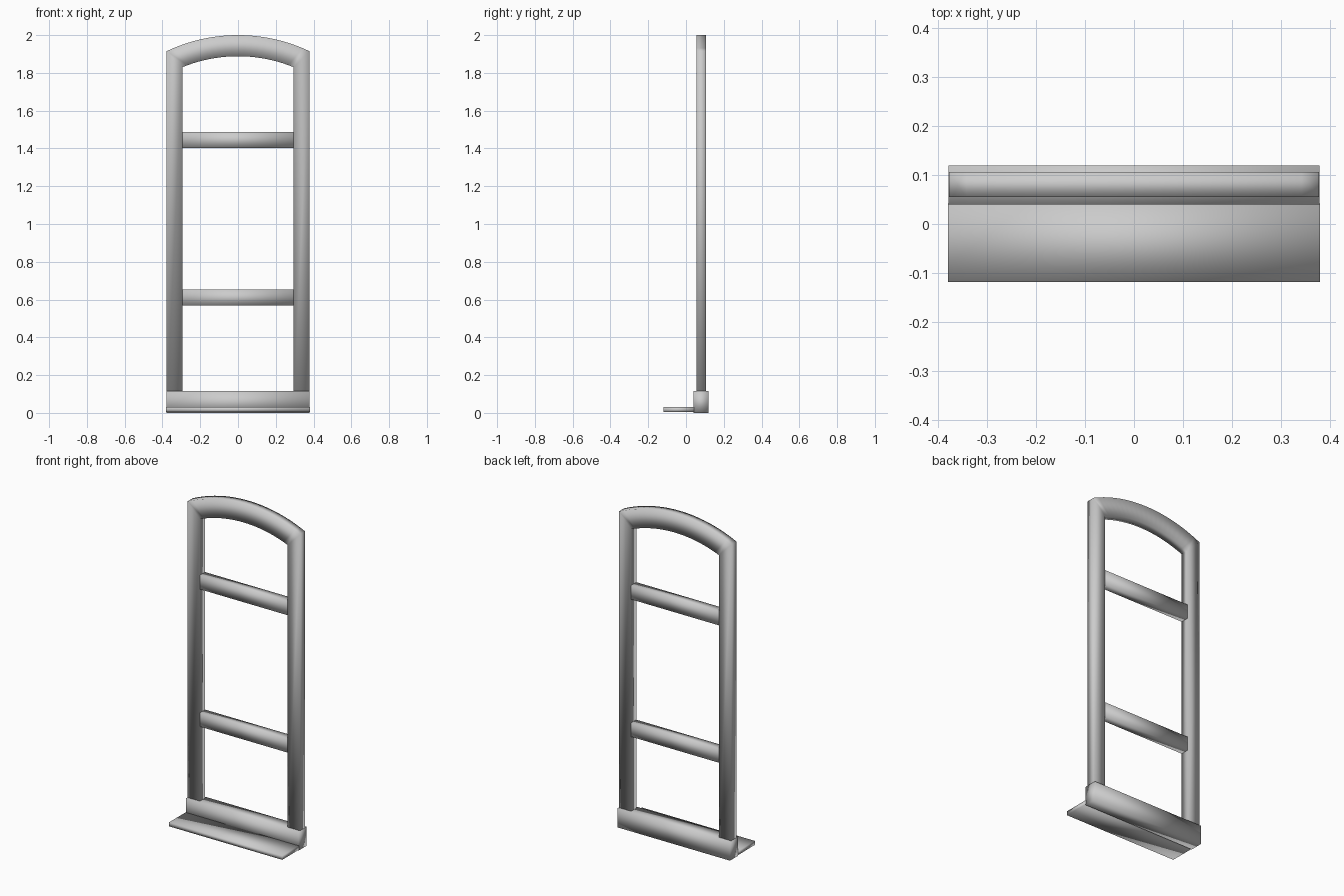
import bpy, bmesh, math

if "Cube" in bpy.data.objects:
    bpy.data.objects.remove(bpy.data.objects["Cube"])

Y0, Y1 = 0.055, 0.106      # front and back of the frame
OUT, INN = 0.378, 0.295    # outer and inner half widths


def finish(name, bm):
    bmesh.ops.recalc_face_normals(bm, faces=bm.faces)
    for f in bm.faces:
        f.smooth = True    # soft shading runs over the corners
    me = bpy.data.meshes.new(name)
    bm.to_mesh(me)
    bm.free()
    ob = bpy.data.objects.new(name, me)
    bpy.context.collection.objects.link(ob)
    return ob


def box(name, x0, x1, y0, y1, z0, z1):
    bm = bmesh.new()
    bmesh.ops.create_cube(bm, size=1)
    for v in bm.verts:
        v.co.x = x0 + (v.co.x + 0.5) * (x1 - x0)
        v.co.y = y0 + (v.co.y + 0.5) * (y1 - y0)
        v.co.z = z0 + (v.co.z + 0.5) * (z1 - z0)
    return finish(name, bm)


def outline(half, shoulder, crown, foot, steps=20):
    # straight leg, circular arch, straight leg
    sag = crown - shoulder
    r = (half * half + sag * sag) / (2 * sag)
    a = math.asin(half / r)
    arc = []
    for i in range(steps + 1):
        t = -a + 2 * a * i / steps
        arc.append((r * math.sin(t), crown - r + r * math.cos(t)))
    return [(-half, foot)] + arc + [(half, foot)]


# Arched frame: two uprights joined by a curved top rail
bm = bmesh.new()
outer = outline(OUT, 1.915, 2.0, 0.01)
inner = outline(INN, 1.83, 1.888, 0.01)
rings = []
for (ox, oz), (ix, iz) in zip(outer, inner):
    rings.append([bm.verts.new(c) for c in
                  ((ox, Y0, oz), (ix, Y0, iz), (ix, Y1, iz), (ox, Y1, oz))])
for a, b in zip(rings, rings[1:]):
    for k in range(4):
        n = (k + 1) % 4
        bm.faces.new((a[k], a[n], b[n], b[k]))
bm.faces.new(rings[0])
bm.faces.new(rings[-1])
finish("arched_frame", bm)

# Cross rails
for name, z0, z1 in (("lower_rail", 0.568, 0.652), ("upper_rail", 1.403, 1.488)):
    box(name, -INN, INN, Y0, Y1, z0, z1)

# Base beam and toe plate
box("base_beam", -0.379, 0.379, 0.04, 0.119, 0.0, 0.115)
box("toe_plate", -0.38, 0.38, -0.118, 0.042, 0.005, 0.03)
